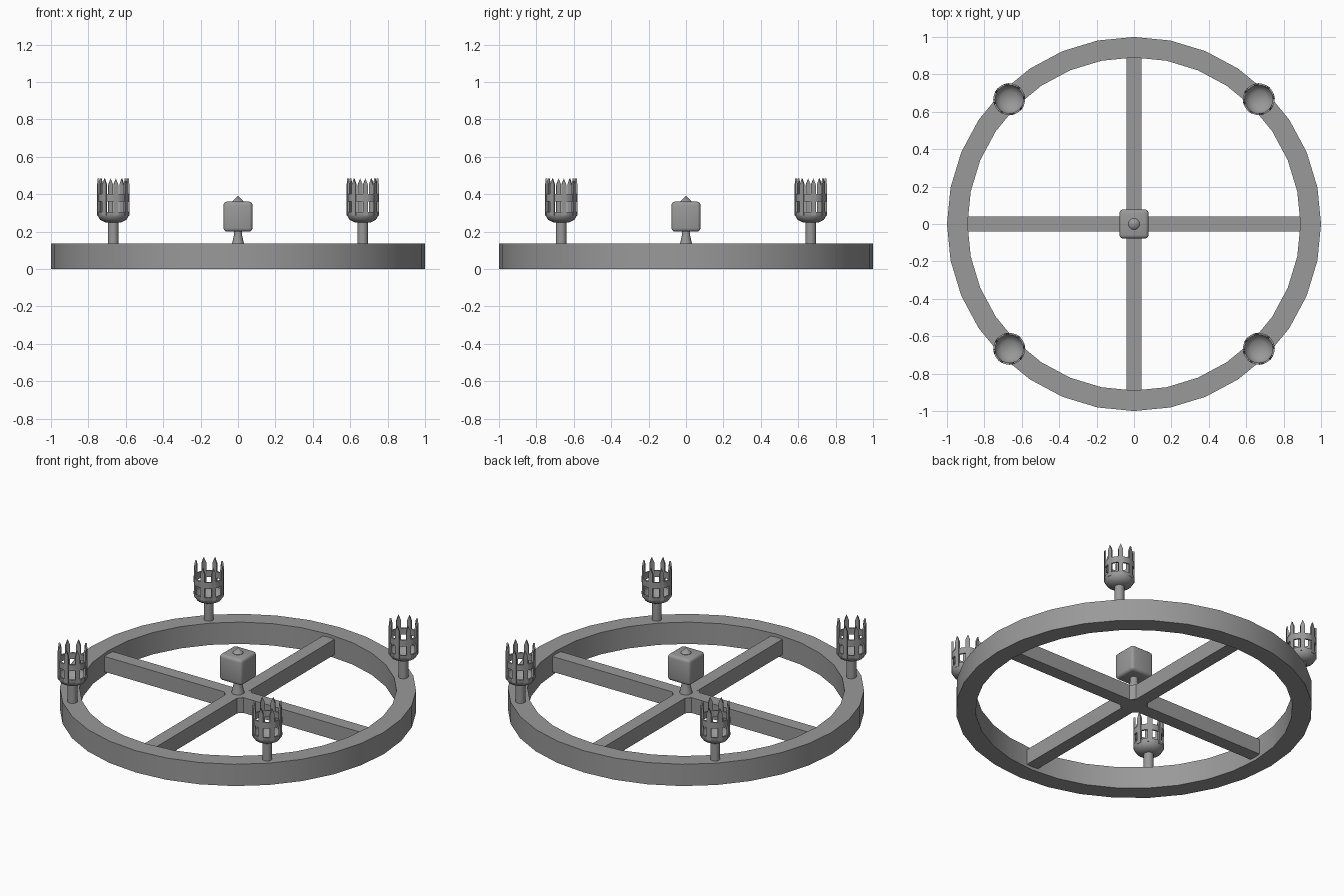
import bpy, bmesh, math
from mathutils import Matrix, Vector

old = bpy.data.objects.get("Cube")
if old:
    bpy.data.objects.remove(old, do_unlink=True)

iron = bpy.data.materials.new("grey iron")
iron.use_nodes = True
GREY = (0.32, 0.32, 0.32, 1)
iron.diffuse_color = GREY
iron.node_tree.nodes["Principled BSDF"].inputs["Base Color"].default_value = GREY


def finish(bm, name, angle=30):
    bmesh.ops.recalc_face_normals(bm, faces=bm.faces)
    mesh = bpy.data.meshes.new(name)
    bm.to_mesh(mesh)
    bm.free()
    mesh.materials.append(iron)
    obj = bpy.data.objects.new(name, mesh)
    bpy.context.collection.objects.link(obj)
    bpy.ops.object.select_all(action="DESELECT")
    obj.select_set(True)
    bpy.context.view_layer.objects.active = obj
    bpy.ops.object.shade_smooth_by_angle(angle=math.radians(angle))
    return obj


def lathe(bm, profile, sides, closed=False):
    """Spin (radius, height) points around the z axis."""
    verts = [bm.verts.new((r, 0, z)) for r, z in profile]
    pairs = list(zip(verts, verts[1:]))
    if closed:
        pairs.append((verts[-1], verts[0]))
    edges = [bm.edges.new(p) for p in pairs]
    bmesh.ops.spin(bm, geom=verts + edges, axis=(0, 0, 1), cent=(0, 0, 0),
                   angle=math.tau, steps=sides, use_merge=True)
    bmesh.ops.remove_doubles(bm, verts=bm.verts, dist=0.0001)


def box(bm, size, centre, turn=0):
    place = Matrix.Translation(centre) @ Matrix.Rotation(turn, 4, "Z")
    bmesh.ops.create_cube(bm, size=1, matrix=place @ Matrix.Diagonal((*size, 1)))


# Wheel rim
bm = bmesh.new()
lathe(bm, [(0.89, 0), (1, 0), (1, 0.135), (0.89, 0.135)], 32, closed=True)
finish(bm, "wheel_rim")

# Crossed spokes with a chamfered middle
for name, turn in (("spoke_across", 0), ("spoke_along", math.pi / 2)):
    bm = bmesh.new()
    box(bm, (1.79, 0.08, 0.095), (0, 0, 0.0675), turn)
    finish(bm, name)
bm = bmesh.new()
box(bm, (0.15, 0.15, 0.094), (0, 0, 0.0675), math.pi / 4)
finish(bm, "spoke_hub")

# Flared neck, rounded block and pointed cap in the middle
bm = bmesh.new()
lathe(bm, [(0, 0.1), (0.04, 0.1), (0.032, 0.135), (0.022, 0.18), (0.022, 0.21), (0, 0.21)], 12)
finish(bm, "centre_neck")

bm = bmesh.new()
box(bm, (0.155, 0.155, 0.16), (0, 0, 0.28))
bmesh.ops.bevel(bm, geom=bm.edges[:], offset=0.018, segments=3, profile=0.5, affect="EDGES")
finish(bm, "centre_block", 40)

bm = bmesh.new()
lathe(bm, [(0, 0.35), (0.03, 0.35), (0.03, 0.362), (0, 0.392)], 16)
finish(bm, "centre_cap")


# Candle cups on stems: bowl, band and a crown of pointed bars
def spike(bm, turn):
    half, radius, thick = 0.013, 0.08, 0.01
    outline = [(-half, 0.285), (half, 0.285), (half, 0.45), (0, 0.483), (-half, 0.45)]
    spin = Matrix.Rotation(turn, 4, "Z")
    face = bm.faces.new([bm.verts.new(spin @ Vector((radius - thick / 2, y, z)))
                         for y, z in outline])
    extruded = bmesh.ops.extrude_face_region(bm, geom=[face], use_keep_orig=True)
    moved = [g for g in extruded["geom"] if isinstance(g, bmesh.types.BMVert)]
    bmesh.ops.translate(bm, verts=moved, vec=spin @ Vector((thick, 0, 0)))


def make_cup(x, y, label):
    parts = []
    bm = bmesh.new()
    lathe(bm, [(0, 0.13), (0.028, 0.13), (0.028, 0.255), (0, 0.255)], 16)
    parts.append(finish(bm, label + "_stem"))

    bm = bmesh.new()
    lathe(bm, [(0, 0.245), (0.045, 0.25), (0.07, 0.263), (0.085, 0.287), (0.085, 0.305),
               (0.075, 0.305), (0.07, 0.287), (0.045, 0.268), (0, 0.26)], 24)
    parts.append(finish(bm, label + "_bowl", 45))

    bm = bmesh.new()
    lathe(bm, [(0.075, 0.362), (0.085, 0.362), (0.085, 0.4), (0.075, 0.4)], 24, closed=True)
    parts.append(finish(bm, label + "_band"))

    bm = bmesh.new()
    for i in range(8):
        spike(bm, math.radians(10 + 45 * i))
    parts.append(finish(bm, label + "_spikes"))
    for part in parts:
        part.location = (x, y, 0)


for y, end in ((-0.667, "front"), (0.667, "back")):
    for x, side in ((-0.667, "right"), (0.667, "left")):
        make_cup(x, y, f"{end}_{side}_cup")
